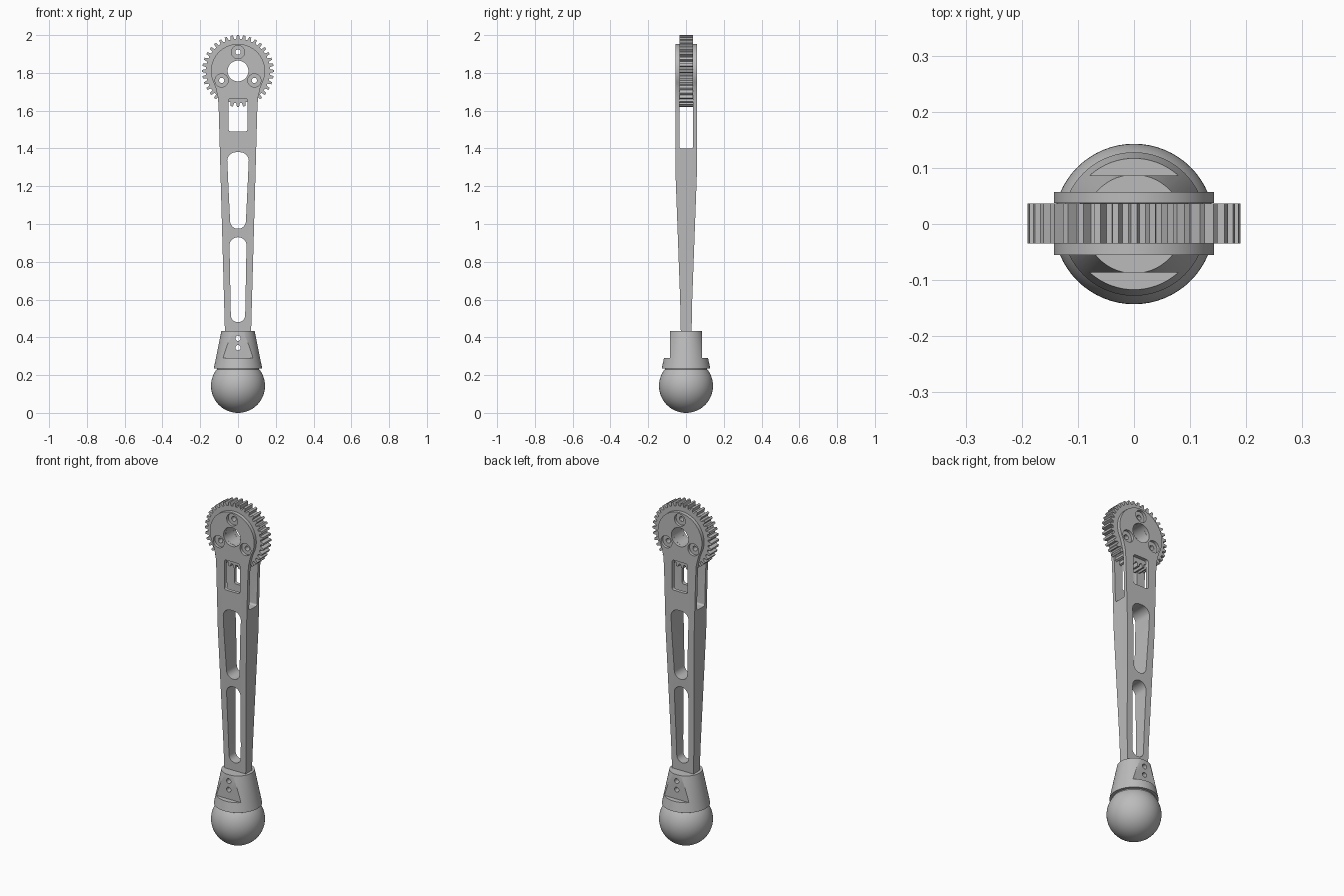
import bpy, bmesh, math
from mathutils import Matrix, Vector

cube = bpy.data.objects.get("Cube")
if cube:
    bpy.data.objects.remove(cube, do_unlink=True)

grey = bpy.data.materials.new("plain grey")
grey.use_nodes = True
colour = (0.5, 0.5, 0.5, 1)
grey.diffuse_color = colour
grey.node_tree.nodes["Principled BSDF"].inputs["Base Color"].default_value = colour

HUB = 1.81        # height of the gear centre
MID = 0.001       # depth of the fork's middle plane


def make(name, bm):
    bmesh.ops.recalc_face_normals(bm, faces=bm.faces)
    mesh = bpy.data.meshes.new(name)
    bm.to_mesh(mesh)
    bm.free()
    mesh.materials.append(grey)
    ob = bpy.data.objects.new(name, mesh)
    bpy.context.collection.objects.link(ob)
    return ob


def prism(name, points, y0, y1, sideways=False):
    """Extrude an (x, z) outline along y, or a (y, z) outline along x."""
    bm = bmesh.new()
    place = (lambda a, z: (y0, a, z)) if sideways else (lambda a, z: (a, y0, z))
    face = bm.faces.new([bm.verts.new(place(a, z)) for a, z in points])
    res = bmesh.ops.extrude_face_region(bm, geom=[face])
    move = Vector((y1 - y0, 0, 0)) if sideways else Vector((0, y1 - y0, 0))
    bmesh.ops.translate(bm, verts=[v for v in res["geom"] if isinstance(v, bmesh.types.BMVert)], vec=move)
    return make(name, bm)


def arc(cx, cz, r, a0, a1, n):
    angles = [math.radians(a0 + (a1 - a0) * i / n) for i in range(n + 1)]
    return [(cx + r * math.cos(a), cz + r * math.sin(a)) for a in angles]


def disc(r, x, z, y0, y1, n=40):
    return prism("cutter", arc(x, z, r, 0, 360, n)[:-1], y0, y1)


def rounded(w_top, z_top, w_bot, z_bot, r_top, r_bot):
    """Outline of a tapered slot with rounded corners."""
    right = arc(w_bot - r_bot, z_bot + r_bot, r_bot, -90, 0, 8)
    right += arc(w_top - r_top, z_top - r_top, r_top, 0, 90, 8)
    return right + [(-x, z) for x, z in reversed(right)]


def boolean(ob, cutters, operation="DIFFERENCE"):
    for c in cutters:
        mod = ob.modifiers.new("cut", "BOOLEAN")
        mod.operation, mod.solver, mod.object = operation, "EXACT", c
    graph = bpy.context.evaluated_depsgraph_get()
    mesh = bpy.data.meshes.new_from_object(ob.evaluated_get(graph))
    ob.modifiers.clear()
    ob.data = mesh
    for c in cutters:
        bpy.data.objects.remove(c, do_unlink=True)


bolts = [(0.1 * math.cos(math.radians(a)), HUB + 0.1 * math.sin(math.radians(a))) for a in (90, 210, 330)]

# Arm: front outline with a round head, thinned by a tapered side outline
side = [(0.069, 0.42), (0.102, 1.6), (0.106, 1.67), (0.118, 1.72)]
outline = side + arc(0, HUB, 0.143, -28, 208, 64) + [(-x, z) for x, z in reversed(side)]
arm = prism("forked_arm", outline, -0.1, 0.1)
half = [(0.028, 0.4), (0.032, 0.6), (0.056, 1.25), (0.056, 2.1)]
taper = [(MID + y, z) for y, z in half] + [(MID - y, z) for y, z in reversed(half)]
boolean(arm, [prism("cutter", taper, -0.3, 0.3, True)], "INTERSECT")

# Fork gap, lightening slots and hub holes
fork = [(MID + y, z) for y, z in rounded(0.036, 2.2, 0.036, 1.4, 0.01, 0.01)]
cuts = [prism("cutter", fork, -0.3, 0.3, True)]
for slot in ((0.05, 1.665, 0.05, 1.49, 0.012, 0.012),
             (0.057, 1.38, 0.042, 0.975, 0.045, 0.041),
             (0.045, 0.93, 0.038, 0.48, 0.044, 0.037)):
    cuts.append(prism("cutter", rounded(*slot), -0.2, 0.2))
cuts.append(disc(0.055, 0, HUB, -0.2, 0.2))
for x, z in bolts:
    cuts.append(disc(0.014, x, z, -0.2, 0.2, 24))
    cuts.append(disc(0.035, x, z, -0.2, -0.039))
    cuts.append(disc(0.035, x, z, 0.041, 0.2))
boolean(arm, cuts)

# Toothed gear wheel held in the fork
teeth = 36
rim = []
for i in range(teeth):
    for offset, r in ((-0.32, 0.17), (-0.17, 0.19), (0.17, 0.19), (0.32, 0.17)):
        a = math.pi / 2 + (i + offset) * math.tau / teeth
        rim.append((r * math.cos(a), HUB + r * math.sin(a)))
gear = prism("gear_wheel", rim, MID - 0.0355, MID + 0.0355)
boolean(gear, [disc(0.055, 0, HUB, -0.2, 0.2)] + [disc(0.014, x, z, -0.2, 0.2, 24) for x, z in bolts])

# Conical grip collar with two flats and two pin holes


def cone(name, r0, r1, z0, z1):
    bm = bmesh.new()
    bmesh.ops.create_cone(bm, cap_ends=True, segments=72, radius1=r0, radius2=r1, depth=z1 - z0,
                          matrix=Matrix.Translation((0, 0, (z0 + z1) / 2)))
    return make(name, bm)


collar = cone("grip_collar", 0.128, 0.088, 0.236, 0.433)
block = [(-0.2, 0.29), (0.2, 0.29), (0.2, 0.5), (-0.2, 0.5)]
cuts = [prism("cutter", block, -0.3, -0.086), prism("cutter", block, 0.086, 0.3)]
cuts += [disc(0.014, 0, z, -0.3, 0.3, 24) for z in (0.345, 0.395)]
boolean(collar, cuts)

# Narrow neck in the groove between collar and knob
neck = cone("groove_neck", 0.112, 0.112, 0.2, 0.24)

# Ball knob, cut flat at the groove
bm = bmesh.new()
bmesh.ops.create_uvsphere(bm, u_segments=64, v_segments=32, radius=0.143,
                          matrix=Matrix.Translation((0, 0, 0.143)))
bmesh.ops.bisect_plane(bm, geom=bm.verts[:] + bm.edges[:] + bm.faces[:],
                       plane_co=(0, 0, 0.229), plane_no=(0, 0, 1), clear_outer=True)
bmesh.ops.holes_fill(bm, edges=[e for e in bm.edges if e.is_boundary], sides=0)
knob = make("ball_knob", bm)

# Smooth round surfaces, sharp edges kept
bpy.ops.object.select_all(action="DESELECT")
for ob in (arm, gear, collar, neck, knob):
    ob.select_set(True)
bpy.context.view_layer.objects.active = arm
bpy.ops.object.shade_smooth_by_angle(angle=math.radians(25))
